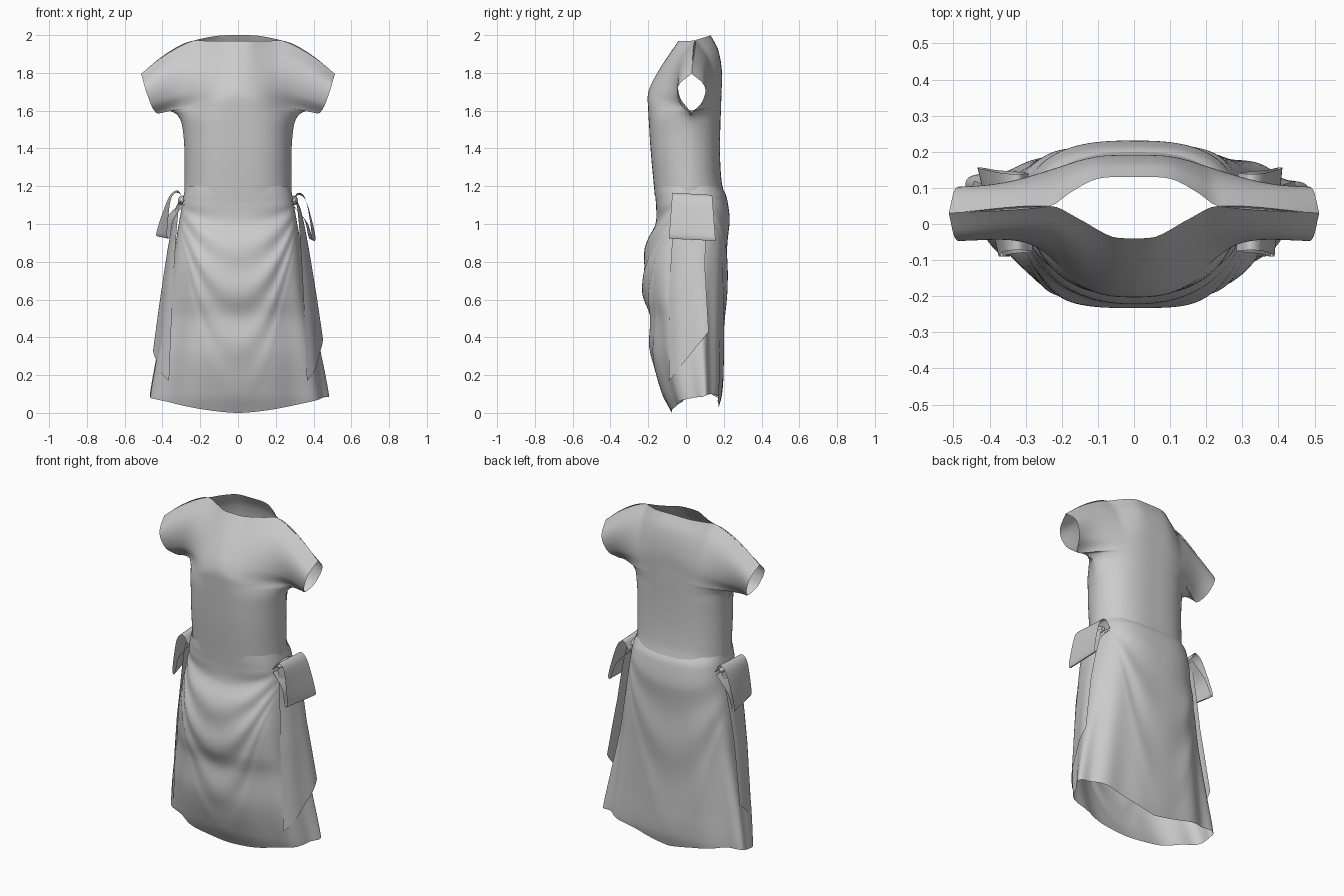
import bpy, bmesh, math

if "Cube" in bpy.data.objects:
    bpy.data.objects.remove(bpy.data.objects["Cube"])

def curve(pts, t):
    """Smooth interpolation through (key, values...) points."""
    n = len(pts)
    t = min(max(t, pts[0][0]), pts[-1][0])
    i = max(k for k in range(n - 1) if pts[k][0] <= t)
    h = pts[i + 1][0] - pts[i][0]
    u = (t - pts[i][0]) / h
    out = []
    for c in range(1, len(pts[0])):
        def slope(k):
            a, b = pts[max(k - 1, 0)], pts[min(k + 1, n - 1)]
            return (b[c] - a[c]) / (b[0] - a[0])
        p0, p1 = pts[i][c], pts[i + 1][c]
        m0, m1 = slope(i) * h, slope(i + 1) * h
        out.append(p0 * (1 + 2 * u) * (1 - u) ** 2 + p1 * u * u * (3 - 2 * u)
                   + m0 * u * (1 - u) ** 2 - m1 * u * u * (1 - u))
    return out if len(out) > 1 else out[0]

def build(name, grids, angle=60):
    """One welded smooth mesh from grids of points (rows of equal length)."""
    bm = bmesh.new()
    for g in grids:
        vs = [[bm.verts.new(p) for p in row] for row in g]
        for r0, r1 in zip(vs, vs[1:]):
            for j in range(len(r0) - 1):
                bm.faces.new((r0[j], r0[j + 1], r1[j + 1], r1[j]))
    bmesh.ops.remove_doubles(bm, verts=bm.verts, dist=0.0008)
    bmesh.ops.recalc_face_normals(bm, faces=bm.faces)
    me = bpy.data.meshes.new(name)
    bm.to_mesh(me)
    bm.free()
    ob = bpy.data.objects.new(name, me)
    bpy.context.collection.objects.link(ob)
    bpy.ops.object.select_all(action='DESELECT')
    ob.select_set(True)
    bpy.context.view_layer.objects.active = ob
    bpy.ops.object.shade_smooth_by_angle(angle=math.radians(angle))
    return ob

# Bodice: rows run from the centre line to the side seam / sleeve opening
OUTER = [(0, .283, 1.15), (.3, .284, 1.40), (.42, .298, 1.53), (.48, .325, 1.58),
         (.53, .375, 1.60), (.58, .428, 1.585), (.75, .475, 1.67), (1, .513, 1.795)]
CENTRE_Z = [(0, 1.15), (.3, 1.4), (.42, 1.53), (.48, 1.58), (.58, 1.68), (.75, 1.80), (1, 1.97)]
CUFF = [(0, 0), (.57, 0), (.68, .055), (.8, .075), (.9, .06), (1, 0)]
FRONT = dict(y=[(0, -.165), (.3, -.188), (.5, -.2), (.6, -.2), (.75, -.152), (1, -.04)],
             fall=[(0, .55), (.4, .6), (.5, 1.3), (.6, 4), (.75, 6), (1, 6)],
             top_y=[(0, -.04), (.12, -.035), (.3, .015), (.45, .05), (1, .03)],
             top_z=[(0, 1.97), (.3, 1.968), (.45, 1.972), (.6, 1.945), (.8, 1.88), (1, 1.795)], sign=-1)
BACK = dict(y=[(0, .205), (.1, .188), (.3, .18), (.6, .188), (.75, .19), (.9, .17), (1, .13)],
            fall=[(0, .55), (.4, .6), (.5, 1.0), (.6, 2.0), (.75, 2.6), (1, 2.6)],
            top_y=[(0, .13), (.2, .125), (.35, .085), (.45, .05), (1, .03)],
            top_z=[(0, 2.0), (.2, 1.997), (.45, 1.972), (.6, 1.945), (.8, 1.88), (1, 1.795)], sign=1)

def bodice_point(panel, v, s):
    def profile(v):
        edge = .02 + .01 * v + panel['sign'] * curve(CUFF, v)
        return edge + (curve(panel['y'], v) - edge) * max(0, 1 - s ** 2.9) ** curve(panel['fall'], v)
    xe, ze = curve(OUTER, v)
    w = max(0, (v - .55) / .45) ** 1.5
    y = profile(v) + w * (curve(panel['top_y'], s) - profile(1))
    z = curve(CENTRE_Z, v) * (1 - s) + ze * s
    z += w * (curve(panel['top_z'], s) - (1.97 * (1 - s) + 1.795 * s))
    return s * xe, y, z

NV, NS = 56, 40
grids = []
for panel in (FRONT, BACK):
    for m in (1, -1):
        grids.append([[(m * x, y, z) for x, y, z in
                       (bodice_point(panel, i / NV, math.sin(j / NS * math.pi / 2)) for j in range(NS + 1))]
                      for i in range(NV + 1)])
build("bodice", grids)

# Skirt: (z, half width, front y, back y, side y, roundness)
SKIRT = [(0, .48, -.075, .165, .09, 1), (.1, .472, -.125, .19, .09, 1), (.3, .436, -.185, .2, .075, .97),
         (.5, .395, -.195, .207, .06, .9), (.62, .372, -.222, .212, .05, .85), (.78, .35, -.228, .22, .04, .81),
         (.92, .328, -.198, .225, .03, .78), (1.05, .305, -.156, .226, .02, .75),
         (1.15, .288, -.163, .213, .02, .74), (1.2, .276, -.165, .183, .02, .74)]

def swag(x, z, pitch):
    """Hanging folds slung between the two hips."""
    u = min(abs(x) / .34, 1)
    d = (1.13 - z) / (1.06 - u * u)
    if d <= 0 or d > 1.1:
        return 0
    fade = min(1, d / .12) * (1 - u ** 4) * min(1, (1.1 - d) / .6)
    return fade * math.sin(2 * math.pi * (d / pitch) ** .85)

NA, NZ = 160, 90
rows = []
for i in range(NZ + 1):
    row = []
    for j in range(NA + 1):
        a = 2 * math.pi * (j % NA) / NA
        ca, sa = math.cos(a), math.sin(a)
        hem = .085 * abs(ca) ** 1.6 + (.02 * sa + .05 * abs(sa * ca) if sa > 0 else 0)
        z = hem + (1.2 - hem) * i / NZ
        w, yf, yb, ys, e = curve(SKIRT, z)
        x = w * math.copysign(abs(ca) ** e, ca)
        end = yb if sa > 0 else yf
        y = ys + (end - ys) * abs(sa) ** e
        if sa < 0:
            y -= .008 * swag(x, z, .18) * abs(sa) ** .5
        else:
            y += .006 * swag(x + .05, z, .36) * abs(sa) ** .5
        # vertical pleats at the sides and back corners
        low = max(0, 1 - z / 1.0)
        pleat = low * abs(ca) ** 2 * math.sin(9 * a + (.6 if ca > 0 else 1.4))
        x += .012 * pleat * ca
        y += .03 * pleat * sa
        row.append((x, y, z))
    rows.append(row)
build("draped_skirt", [rows])

# Side bows: folded loop, pinched knot and slanted tail
LOOP = [(0, .285, 1.12), (.15, .318, 1.165), (.3, .355, 1.14), (.48, .382, 1.04), (.62, .398, .935),
        (.68, .385, .925), (.82, .358, 1.02), (1, .29, 1.105)]
for m, side, tilt, drop in ((1, "right", .022, 0), (-1, "left", .06, .07)):
    loop = []
    for i in range(41):
        x, z = curve(LOOP, i / 40)
        fall = min(1, (1.17 - z) / .24)
        loop.append([(m * (x + tilt * (k / 12 - .4) * fall), .033 + (.105 + .018 * fall) * (k / 6 - 1),
                      z - .012 * (k / 12) * m) for k in range(13)])
    build(side + "_bow_loop", [loop])

    knot = []
    for i in range(17):
        b = math.pi * i / 16
        knot.append([(m * (.295 + .022 * math.sin(b) * math.cos(c)), .03 - .07 * math.cos(b),
                      1.125 + .025 * math.sin(b) * math.sin(c))
                     for c in (2 * math.pi * k / 16 for k in range(17))])
    build(side + "_bow_knot", [knot])

    tail = []
    for i in range(31):
        t = i / 30
        row = []
        for k in range(17):
            q = k / 16
            bottom = .17 + (.26 - drop) * q
            z = 1.12 + (bottom - 1.12) * t
            front_x, back_x = .305 + .06 * t ** .6, .315 + .125 * t ** .8
            x = front_x + (back_x - front_x) * q + .032 * math.sin(q * math.pi) * t ** .4
            y = -.06 - .03 * min(1, t * 2) + q * (.17 + .04 * t)
            row.append((m * (x + .006 * math.sin(q * 9) * t), y, z))
        tail.append(row)
    build(side + "_bow_tail", [tail])
